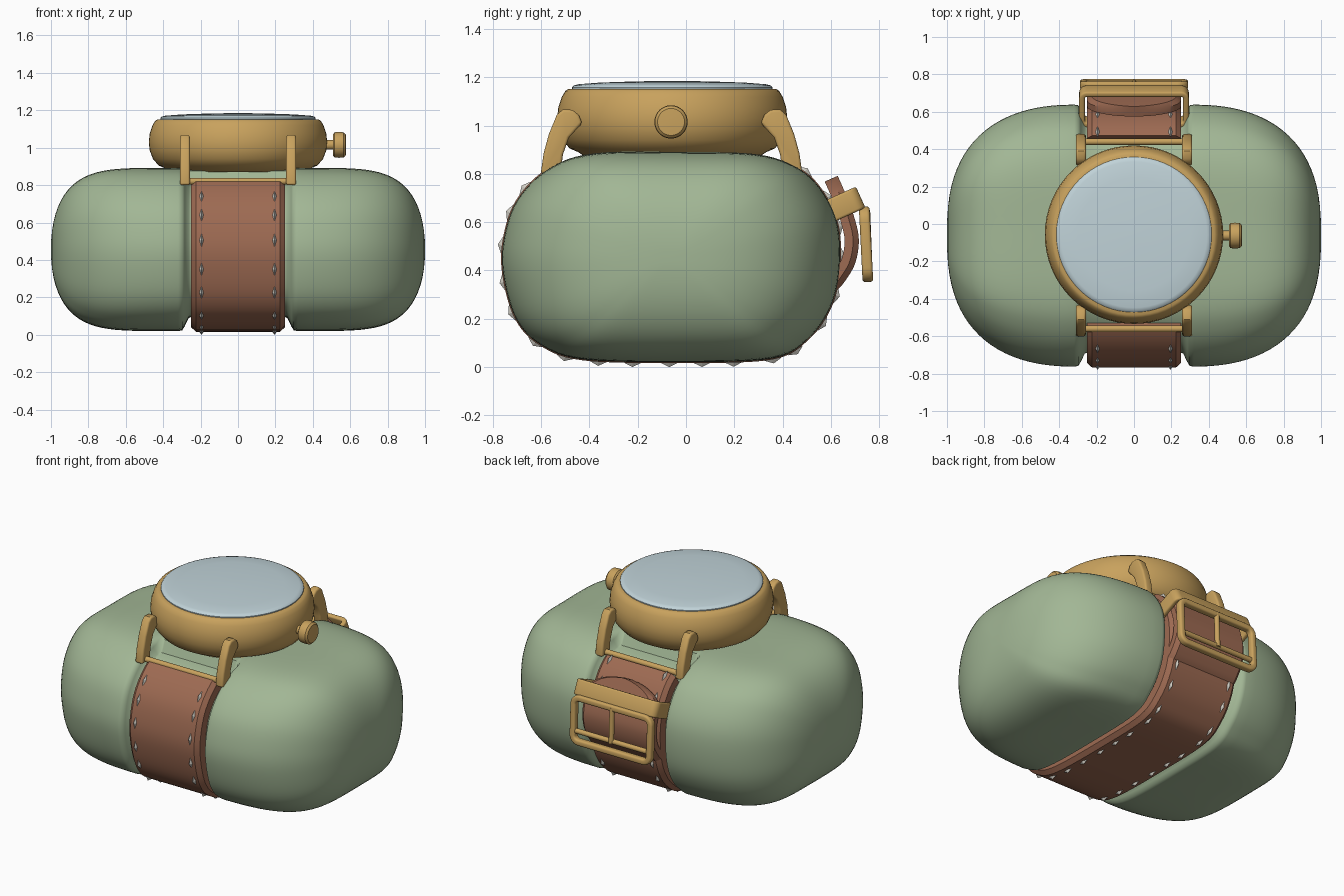
import bpy, bmesh, math
from mathutils import Matrix, Vector

if "Cube" in bpy.data.objects:
    bpy.data.objects.remove(bpy.data.objects["Cube"])


def mat(name, rgb):
    m = bpy.data.materials.new(name)
    m.diffuse_color = (*rgb, 1)
    m.use_nodes = True
    m.node_tree.nodes["Principled BSDF"].inputs["Base Color"].default_value = m.diffuse_color
    return m


GREEN = mat("sage cushion", (0.36, 0.47, 0.30))
GOLD = mat("brass", (0.58, 0.36, 0.11))
LEATHER = mat("brown leather", (0.34, 0.145, 0.085))
GLASS = mat("pale glass", (0.53, 0.65, 0.69))
THREAD = mat("pale thread", (0.62, 0.60, 0.54))


def finish(name, bm, material, bevel=0.0, angle=35):
    bmesh.ops.recalc_face_normals(bm, faces=bm.faces)
    if bevel:
        edges = [e for e in bm.edges if len(e.link_faces) == 2 and e.calc_face_angle() > 0.8]
        bmesh.ops.bevel(bm, geom=edges, offset=bevel, segments=3, profile=0.5,
                        affect='EDGES', clamp_overlap=True)
    me = bpy.data.meshes.new(name)
    bm.to_mesh(me)
    bm.free()
    for p in me.polygons:
        p.use_smooth = angle > 0
    me.set_sharp_from_angle(angle=math.radians(angle))
    me.materials.append(material)
    ob = bpy.data.objects.new(name, me)
    bpy.context.collection.objects.link(ob)
    return ob


def spline(pts, n, closed=False):
    out, k = [], len(pts)
    for i in range(k if closed else k - 1):
        q = [Vector(pts[(i + j) % k] if closed else pts[min(max(i + j, 0), k - 1)])
             for j in (-1, 0, 1, 2)]
        for s in range(n):
            t = s / n
            out.append(0.5 * (2 * q[1] + (q[2] - q[0]) * t
                              + (2 * q[0] - 5 * q[1] + 4 * q[2] - q[3]) * t * t
                              + (3 * q[1] - q[0] - 3 * q[2] + q[3]) * t ** 3))
    if not closed:
        out.append(Vector(pts[-1]))
    return out


def normals(path, closed=False):
    k, res = len(path), []
    for i in range(k):
        a = path[(i - 1) % k] if closed else path[max(i - 1, 0)]
        b = path[(i + 1) % k] if closed else path[min(i + 1, k - 1)]
        t = (b - a).normalized()
        res.append(Vector((t.y, -t.x)))
    return res


def loft(rings):
    bm = bmesh.new()
    vs = [[bm.verts.new(c) for c in r] for r in rings]
    n = len(vs[0])
    for a, b in zip(vs, vs[1:]):
        for i in range(n):
            bm.faces.new((a[i], a[(i + 1) % n], b[(i + 1) % n], b[i]))
    bm.faces.new(vs[0])
    bm.faces.new(vs[-1])
    return bm


def lathe(name, prof, m, matrix, seg=64):
    rings = [[matrix @ Vector((r * math.cos(2 * math.pi * i / seg),
                               r * math.sin(2 * math.pi * i / seg), z)) for i in range(seg)]
             for r, z in prof]
    return finish(name, loft(rings), m)


def rod(name, a, b, r, m):
    a, b = Vector(a), Vector(b)
    d = b - a
    mx = Matrix.Translation(a) @ d.to_track_quat('Z', 'Y').to_matrix().to_4x4()
    return lathe(name, [(r, 0), (r, d.length)], m, mx, 16)


# side profile (y, z); the first 15 points also carry the strap
SIDE = [(-.57, .82), (-.70, .69), (-.755, .53), (-.757, .38), (-.705, .20), (-.60, .09),
        (-.42, .03), (0, .02), (.36, .035), (.51, .12), (.60, .25), (.635, .40), (.63, .58),
        (.57, .72), (.47, .82), (.30, .88), (0, .89), (-.38, .885)]
N = 6
END = 14 * N
side = spline(SIDE, N, True)
side_n = normals(side, True)

# cushion, with a groove for the strap
half = [(.13, .075), (.25, .075), (.263, .07), (.285, .025), (.298, .004), (.32, 0)]
half += [(.3 + .7 * math.sin(math.pi / 2 * k / 24), 0) for k in range(2, 24)] + [(.9997, 0)]
stations = [(-x, g) for x, g in reversed(half)] + [(0, .075)] + half
rings = []
for x, g in stations:
    t = max(0, (abs(x) - .3) / .7)
    sy = (1 - t ** 2.4) ** .385
    sz = (1 - t ** 5) ** .4545
    ring = []
    for i, (p, n) in enumerate(zip(side, side_n)):
        over = min(i, len(side) - i) if i > END + 6 else 0
        q = p - n * g * (0.12 if over > 5 else 1)
        ring.append((x, -.06 + (q.x + .06) * sy, .455 + (q.y - .455) * sz))
    rings.append(ring)
finish("cushion", loft(rings), GREEN, angle=50)


def strap(name, path, thick, tip=0):
    nn, rs = normals(path), []
    total = sum((b - a).length for a, b in zip(path, path[1:]))
    run = 0
    for i, (p, n) in enumerate(zip(path, nn)):
        run += (p - path[i - 1]).length if i else 0
        w = .25
        if tip and total - run < tip:
            w *= max(.1, math.sqrt(1 - (1 - (total - run) / tip) ** 2))
        c = min(.025, w * .3)
        rs.append([(x, p.x + n.x * o, p.y + n.y * o) for x, o in
                   ((-w, -thick), (-w, -.02), (-w + c, .004), (w - c, .004), (w, -.02), (w, -thick))])
    return finish(name, loft(rs), LEATHER, angle=30)


# strap round the cushion, and the loose end through the buckle
path, path_n = side[:END + 1], side_n[:END + 1]
strap("strap", path, .08)
flap = spline([(.61, .31), (.65, .35), (.697, .43), (.712, .53), (.69, .63), (.66, .71),
               (.625, .79)], 8)
strap("strap_end", flap, .055, .14)

# stitches along both strap edges
bm = bmesh.new()
run, nxt = 0, .10
for i in range(1, len(path)):
    run += (path[i] - path[i - 1]).length
    if run >= nxt:
        nxt += .14
        n = Vector((0, path_n[i].x, path_n[i].y))
        t = Vector((1, 0, 0)).cross(n)
        for x in (-.195, .195):
            m = Matrix((Vector((1, 0, 0)) * .012, t * .036, n * .018)).transposed().to_4x4()
            m.translation = (x, path[i].x + n.y * .003, path[i].y + n.z * .003)
            bmesh.ops.create_uvsphere(bm, u_segments=4, v_segments=2, radius=1, matrix=m)
finish("stitches", bm, THREAD, angle=0)

# watch case, glass and crown
centre = Matrix.Translation((0, -.057, 0))
lathe("case", [(.36, .87), (.39, .89), (.425, .905), (.455, .94), (.472, .985), (.477, 1.03),
               (.472, 1.075), (.457, 1.12), (.443, 1.143), (.43, 1.152), (.40, 1.152)],
      GOLD, centre)
lathe("glass", [(.415, 1.14), (.415, 1.158), (.408, 1.166), (.39, 1.171), (.30, 1.178),
                (.15, 1.183), (.02, 1.185)], GLASS, centre)
side_on = Matrix.Translation((0, -.062, 1.015)) @ Matrix.Rotation(math.pi / 2, 4, 'Y')
lathe("crown", [(.026, .44), (.026, .507), (.056, .507), (.067, .516), (.069, .54), (.067, .565),
                (.056, .576), (.02, .578)], GOLD, side_on, 32)

# lugs and spring bars
LUG = [(.37, 1.01), (.385, 1.045), (.41, 1.065), (.45, 1.067), (.475, 1.045), (.508, .965),
       (.53, .885), (.542, .80), (.46, .80), (.45, .88), (.425, .95)]
for s, where in ((-1, "front"), (1, "back")):
    for x in (-.284, .284):
        bm = loft([[(x + d, -.06 + s * u, z) for u, z in LUG] for d in (-.027, .027)])
        finish(where + "_lug", bm, GOLD, .012)
    rod(where + "_bar", (-.28, -.06 + s * .50, .82), (.28, -.06 + s * .50, .82), .018, GOLD)


def frame(name, hw, hh, rad, thick, depth, matrix, bevel):
    # rounded rectangular ring
    def outline(w, h, r):
        return [(sx * (w - r) + r * math.cos(a0 + k * math.pi / 12),
                 sy * (h - r) + r * math.sin(a0 + k * math.pi / 12))
                for sx, sy, a0 in ((1, 1, 0), (-1, 1, math.pi / 2), (-1, -1, math.pi),
                                   (1, -1, 1.5 * math.pi)) for k in range(7)]
    out = outline(hw, hh, rad)
    inn = outline(hw - thick, hh - thick, max(.01, rad - thick))
    bm = bmesh.new()
    loops = [[bm.verts.new(matrix @ Vector((x, y, z))) for x, y in o]
             for o, z in ((out, -depth), (out, depth), (inn, depth), (inn, -depth))]
    n = len(out)
    for a, b in zip(loops, loops[1:] + loops[:1]):
        for i in range(n):
            bm.faces.new((a[i], a[(i + 1) % n], b[(i + 1) % n], b[i]))
    return finish(name, bm, GOLD, bevel)


def basis(up, origin):
    x, u = Vector((1, 0, 0)), Vector(up).normalized()
    m = Matrix((x, u, x.cross(u))).transposed().to_4x4()
    m.translation = origin
    return m


# keeper loop and buckle
frame("keeper", .293, .105, .04, .03, .048, basis((0, .91, .41), (0, .628, .66)), .01)
frame("buckle_frame", .29, .157, .06, .038, .022, basis((0, -.05, 1), (0, .746, .508)), .012)
rod("buckle_bar", (-.27, .75, .435), (.27, .75, .435), .016, GOLD)
rod("buckle_tongue", (0, .756, .425), (0, .747, .65), .016, GOLD)
